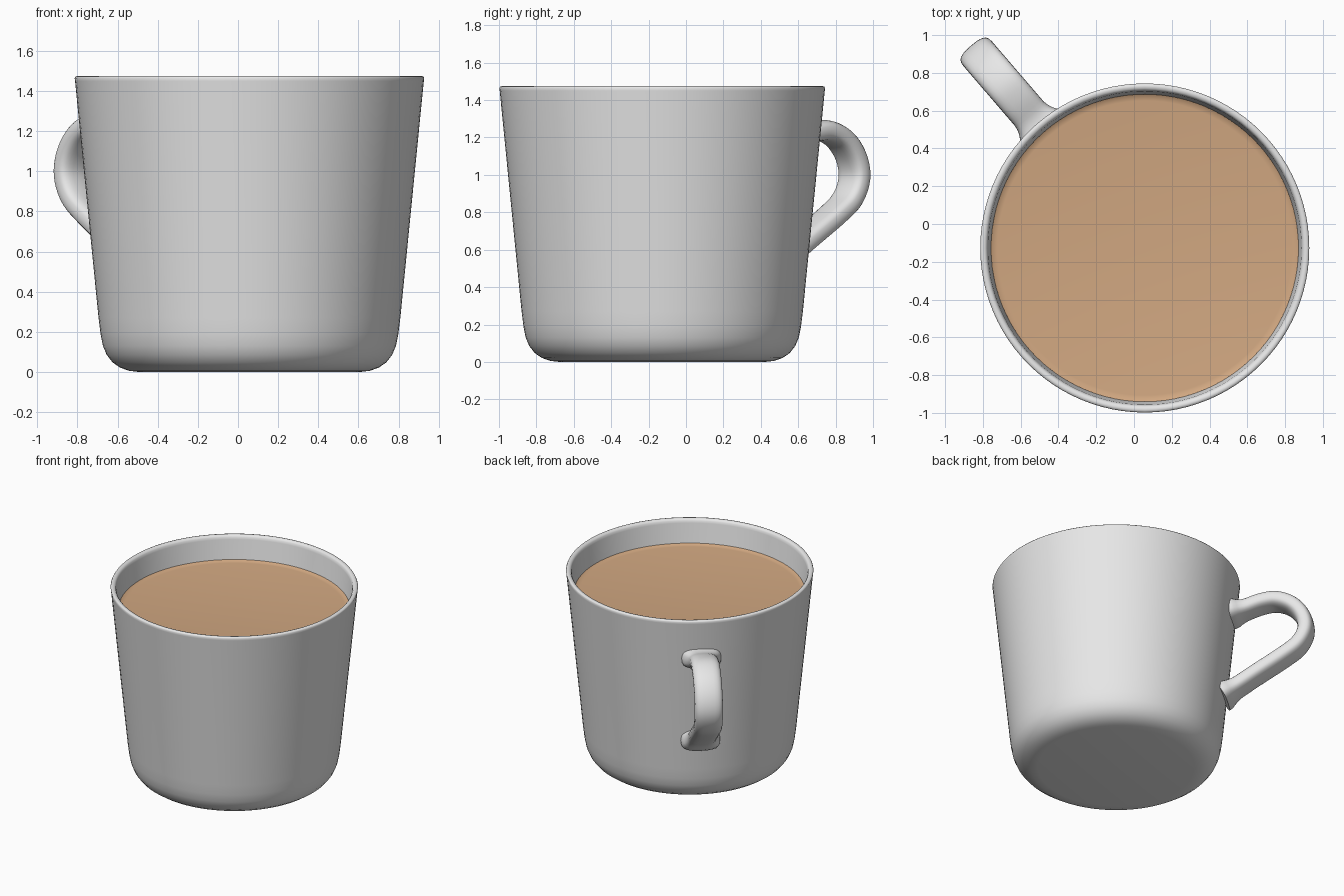
import bpy, bmesh, math
from mathutils import Vector

old = bpy.data.objects.get("Cube")
if old:
    bpy.data.objects.remove(old, do_unlink=True)

CENTRE = Vector((0.057, -0.127, 0))
HANDLE_ANGLE = math.radians(130.7)
STEPS = 96


def material(name, colour):
    m = bpy.data.materials.new(name)
    m.use_nodes = True
    m.diffuse_color = (*colour, 1)
    bsdf = next(n for n in m.node_tree.nodes if n.type == 'BSDF_PRINCIPLED')
    bsdf.inputs["Base Color"].default_value = (*colour, 1)
    return m


def finish(bm, name, mat, angle=50):
    bmesh.ops.recalc_face_normals(bm, faces=bm.faces[:])
    mesh = bpy.data.meshes.new(name)
    bm.to_mesh(mesh)
    bm.free()
    mesh.materials.append(mat)
    ob = bpy.data.objects.new(name, mesh)
    ob.location = CENTRE
    bpy.context.collection.objects.link(ob)
    bpy.ops.object.select_all(action='DESELECT')
    ob.select_set(True)
    bpy.context.view_layer.objects.active = ob
    bpy.ops.object.shade_smooth_by_angle(angle=math.radians(angle))
    return ob


def lathe(name, profile, mat):
    bm = bmesh.new()
    vs = [bm.verts.new((r, 0, z)) for r, z in profile]
    es = [bm.edges.new(pair) for pair in zip(vs, vs[1:])]
    bmesh.ops.spin(bm, geom=vs + es, cent=(0, 0, 0), axis=(0, 0, 1),
                   angle=math.tau, steps=STEPS, use_duplicate=False)
    bmesh.ops.remove_doubles(bm, verts=bm.verts[:], dist=0.0005)
    return finish(bm, name, mat)


def smooth_path(points, per=5):
    """Catmull-Rom samples through the points."""
    p = [Vector(q) for q in points]
    p = [2 * p[0] - p[1]] + p + [2 * p[-1] - p[-2]]
    out = []
    for a, b, c, d in zip(p, p[1:], p[2:], p[3:]):
        for i in range(per):
            t = i / per
            out.append(0.5 * (2 * b + (c - a) * t + (2 * a - 5 * b + 4 * c - d) * t ** 2
                              + (3 * b - a - 3 * c + d) * t ** 3))
    return out + [p[-2]]


white = material("white ceramic", (0.8, 0.8, 0.8))
coffee = material("milky coffee", (0.64, 0.39, 0.22))

# Cup: outer wall, rounded rim, inner wall and floor in one profile
lathe("cup_body", [
    (0, 0), (0.55, 0), (0.6, 0.006), (0.645, 0.022), (0.682, 0.048), (0.711, 0.085),
    (0.73, 0.13), (0.742, 0.19), (0.752, 0.27), (0.869, 1.45), (0.871, 1.465),
    (0.866, 1.473), (0.855, 1.475), (0.842, 1.472), (0.834, 1.462), (0.83, 1.445),
    (0.71, 0.25), (0.68, 0.14), (0.58, 0.07), (0, 0.06)], white)

# Drink surface, with its edge creeping slightly up the wall
lathe("drink", [(0, 1.285), (0.78, 1.285), (0.8, 1.288), (0.814, 1.296)], coffee)

# Handle: rounded strap swept along a loop, flaring where it meets the wall
path = smooth_path([
    (0.81, 1.165), (0.92, 1.19), (1.04, 1.228), (1.15, 1.235), (1.26, 1.185),
    (1.335, 1.09), (1.355, 0.98), (1.305, 0.87), (1.2, 0.785), (1.0, 0.655),
    (0.88, 0.575), (0.76, 0.5)])
radial = Vector((math.cos(HANDLE_ANGLE), math.sin(HANDLE_ANGLE), 0))
side = Vector((-radial.y, radial.x, 0))
up = Vector((0, 0, 1))
SECTION = 24


def rounded(v):
    return math.copysign(abs(v) ** 0.7, v)


bm = bmesh.new()
rings = []
for i, p in enumerate(path):
    d = (path[min(i + 1, len(path) - 1)] - path[max(i - 1, 0)]).normalized()
    normal = radial * -d.y + up * d.x
    wall = 0.73 + 0.098 * p.y
    flare = 1 + 0.4 * max(0, min(1, 1 - (p.x - wall) / 0.1)) ** 2
    ring = []
    for k in range(SECTION):
        a = math.tau * k / SECTION
        ring.append(bm.verts.new(radial * p.x + up * p.y
                                 + side * (0.1 * flare * rounded(math.cos(a)))
                                 + normal * (0.056 * flare * rounded(math.sin(a)))))
    rings.append(ring)
for r0, r1 in zip(rings, rings[1:]):
    for k in range(SECTION):
        n = (k + 1) % SECTION
        bm.faces.new((r0[k], r0[n], r1[n], r1[k]))
bm.faces.new(rings[0])
bm.faces.new(rings[-1])
finish(bm, "handle", white)
